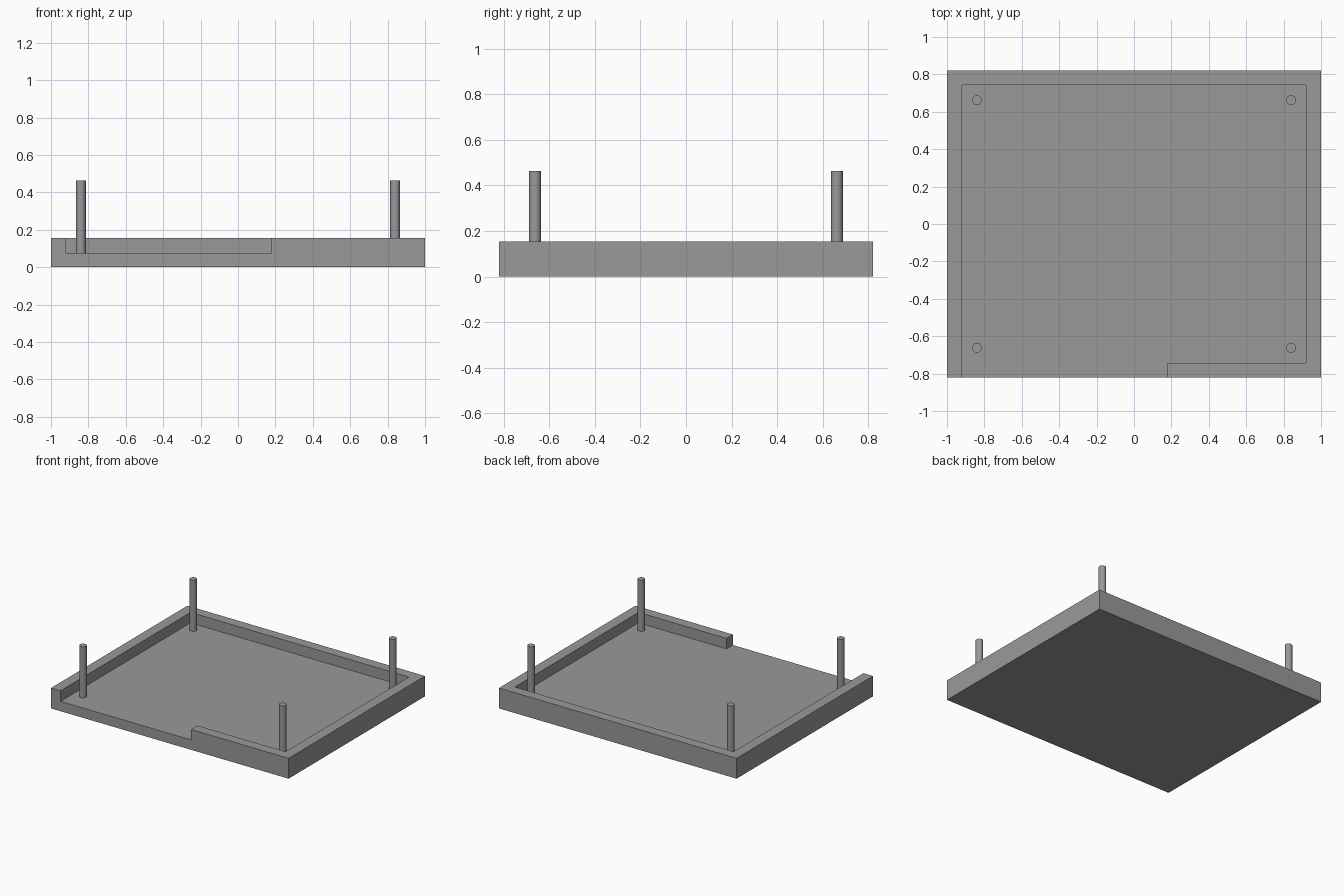
import bpy, bmesh, math
from mathutils import Vector

if "Cube" in bpy.data.objects:
    bpy.data.objects.remove(bpy.data.objects["Cube"])

FLOOR, RIM, POST_TOP = 0.075, 0.155, 0.463
X, Y = 1.0, 0.82             # outer half sizes
IX, IY, GAP = 0.92, 0.743, 0.18   # inner half sizes, right end of the front opening

grey = bpy.data.materials.new("grey")
grey.diffuse_color = (0.32, 0.32, 0.32, 1)
grey.use_nodes = True
grey.node_tree.nodes["Principled BSDF"].inputs["Base Color"].default_value = grey.diffuse_color


def add_object(name, bm):
    bmesh.ops.recalc_face_normals(bm, faces=bm.faces)
    mesh = bpy.data.meshes.new(name)
    bm.to_mesh(mesh)
    bm.free()
    mesh.materials.append(grey)
    obj = bpy.data.objects.new(name, mesh)
    bpy.context.collection.objects.link(obj)
    return obj


# Tray: floor slab with a raised rim that is open along the front left
inner = [(-IX, -Y), (GAP, -Y), (GAP, -IY), (IX, -IY), (IX, IY), (-IX, IY)]
outer = [(-X, -Y), (-X, Y), (X, Y), (X, -Y)]
bm = bmesh.new()
iv = [bm.verts.new((x, y, FLOOR)) for x, y in inner]
ov = [bm.verts.new((x, y, FLOOR)) for x, y in outer]
floor = bm.faces.new(iv)
rim = bm.faces.new([iv[0], *ov, *iv[1:]])
bmesh.ops.recalc_face_normals(bm, faces=bm.faces)

# slab sides and underside
loop = [iv[0], iv[1], ov[3], ov[2], ov[1], ov[0]]
low = [bm.verts.new((v.co.x, v.co.y, 0)) for v in loop]
bm.faces.new(low)
for i in range(len(loop)):
    j = (i + 1) % len(loop)
    bm.faces.new([low[i], low[j], loop[j], loop[i]])

# raise the rim
top = bmesh.ops.extrude_discrete_faces(bm, faces=[rim])["faces"][0]
bmesh.ops.translate(bm, verts=top.verts, vec=Vector((0, 0, RIM - FLOOR)))
bmesh.ops.remove_doubles(bm, verts=bm.verts, dist=1e-5)
add_object("tray", bm)

# Corner posts standing on the floor
for side, sx in (("left", -1), ("right", 1)):
    for end, sy in (("front", -1), ("back", 1)):
        bm = bmesh.new()
        bmesh.ops.create_cone(bm, cap_ends=True, segments=32, radius1=0.026,
                              radius2=0.026, depth=POST_TOP - FLOOR)
        post = add_object(f"post_{end}_{side}", bm)
        post.location = (sx * 0.84, sy * 0.662, (FLOOR + POST_TOP) / 2)
        for p in post.data.polygons:
            p.use_smooth = len(p.vertices) == 4
        bpy.ops.object.select_all(action="DESELECT")
        post.select_set(True)
        bpy.context.view_layer.objects.active = post
        bpy.ops.object.shade_smooth_by_angle(angle=math.radians(30))
